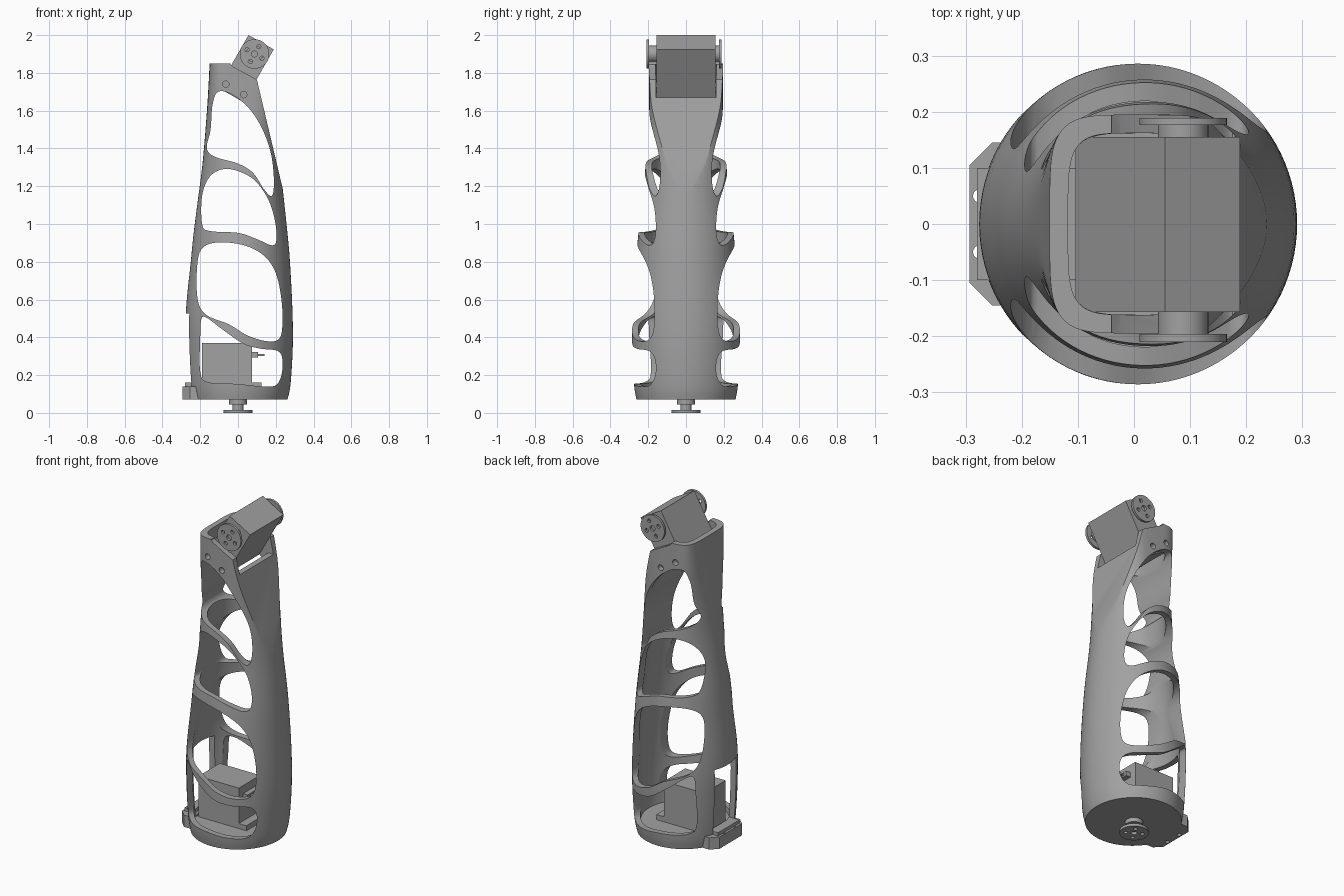
import bpy, bmesh, math
from mathutils import Matrix, Vector

if "Cube" in bpy.data.objects:
    bpy.data.objects.remove(bpy.data.objects["Cube"])

grey = bpy.data.materials.new("machine grey")
grey.diffuse_color = (0.36, 0.36, 0.36, 1)
grey.use_nodes = True
grey.node_tree.nodes["Principled BSDF"].inputs["Base Color"].default_value = grey.diffuse_color


def finish(name, bm):
    bmesh.ops.recalc_face_normals(bm, faces=bm.faces)
    me = bpy.data.meshes.new(name)
    bm.to_mesh(me)
    bm.free()
    ob = bpy.data.objects.new(name, me)
    bpy.context.collection.objects.link(ob)
    me.materials.append(grey)
    return ob


def select(ob):
    bpy.ops.object.select_all(action='DESELECT')
    ob.select_set(True)
    bpy.context.view_layer.objects.active = ob


def smooth(ob, deg=35):
    select(ob)
    bpy.ops.object.shade_smooth_by_angle(angle=math.radians(deg))


def boolean(ob, other, op='DIFFERENCE'):
    select(ob)
    m = ob.modifiers.new("cut", 'BOOLEAN')
    m.operation, m.solver, m.object = op, 'EXACT', other
    bpy.ops.object.modifier_apply(modifier=m.name)
    bpy.data.objects.remove(other)


def box(name, x, y, z):
    bm = bmesh.new()
    c = Vector(((x[0] + x[1]) / 2, (y[0] + y[1]) / 2, (z[0] + z[1]) / 2))
    s = (x[1] - x[0], y[1] - y[0], z[1] - z[0], 1)
    bmesh.ops.create_cube(bm, size=1, matrix=Matrix.Translation(c) @ Matrix.Diagonal(s))
    return finish(name, bm)


def prism(name, pts, a, b, axis):
    """Extrude a closed outline along y (points are x, z) or z (points are x, y)."""
    bm = bmesh.new()
    put = (lambda p, d: (p[0], d, p[1])) if axis == 'y' else (lambda p, d: (p[0], p[1], d))
    lo, hi = ([bm.verts.new(put(p, d)) for p in pts] for d in (a, b))
    n = len(pts)
    bm.faces.new(lo)
    bm.faces.new(hi)
    for i in range(n):
        bm.faces.new((lo[i], lo[(i + 1) % n], hi[(i + 1) % n], hi[i]))
    return finish(name, bm)


def disc(cx, cy, r, n=32):
    return [(cx + r * math.cos(2 * math.pi * i / n), cy + r * math.sin(2 * math.pi * i / n)) for i in range(n)]


def spline(pts, closed, steps):
    """Catmull-Rom interpolation of tuples."""
    n, out = len(pts), []
    get = (lambda i: Vector(pts[i % n])) if closed else (lambda i: Vector(pts[max(0, min(n - 1, i))]))
    for i in range(n if closed else n - 1):
        p0, p1, p2, p3 = (get(i + k) for k in (-1, 0, 1, 2))
        for s in range(steps):
            t = s / steps
            out.append(0.5 * (2 * p1 + (p2 - p0) * t + (2 * p0 - 5 * p1 + 4 * p2 - p3) * t * t
                              + (3 * p1 - p0 - 3 * p2 + p3) * t ** 3))
    return out if closed else out + [Vector(pts[-1])]


# Shell sections: height, left x, right x, half depth, squareness
SECTIONS = [(0.07, -0.252, 0.262, 0.262, 2), (0.15, -0.265, 0.278, 0.275, 2), (0.35, -0.275, 0.29, 0.285, 2),
            (0.55, -0.275, 0.288, 0.283, 2), (0.8, -0.25, 0.275, 0.265, 2), (0.95, -0.235, 0.262, 0.252, 2),
            (1.13, -0.212, 0.243, 0.232, 2), (1.3, -0.19, 0.225, 0.215, 2.2), (1.5, -0.172, 0.205, 0.198, 2.7),
            (1.7, -0.158, 0.19, 0.195, 4), (1.9, -0.148, 0.18, 0.195, 5)]


def loft(name, inset, base, top):
    bm, rings, n = bmesh.new(), [], 96
    for z, x0, x1, ry, e in spline(SECTIONS, False, 4):
        ring = []
        for i in range(n):
            a = 2 * math.pi * i / n
            c, s = math.cos(a), math.sin(a)
            px = math.copysign(abs(c) ** (2 / e), c) * ((x1 - x0) / 2 - inset)
            py = math.copysign(abs(s) ** (2 / e), s) * (ry - inset)
            ring.append(bm.verts.new(((x0 + x1) / 2 + px, py, z)))
        rings.append(ring)
    for lo, hi in zip(rings, rings[1:]):
        for i in range(n):
            bm.faces.new((lo[i], lo[(i + 1) % n], hi[(i + 1) % n], hi[i]))
    bm.faces.new(rings[0])
    bm.faces.new(rings[-1])
    # sloping flat on the upper right, then floor and rim planes
    nrm = Vector((0.465, 0, 0.11)).normalized()
    for co, no in ((Vector((0.10, 0, 1.765)) - nrm * inset, nrm), ((0, 0, top), (0, 0, 1)), ((0, 0, base), (0, 0, -1))):
        bmesh.ops.bisect_plane(bm, geom=bm.verts[:] + bm.edges[:] + bm.faces[:], plane_co=co, plane_no=no, clear_outer=True)
        bmesh.ops.holes_fill(bm, edges=[e for e in bm.edges if e.is_boundary], sides=0)
    return finish(name, bm)


# Hollow shell
shell = loft("shell", 0, 0.05, 1.85)
boolean(shell, loft("cavity", 0.033, 0.13, 1.95))

# Four flowing windows through front and back
WINDOWS = [
    [(-0.2, 0.22), (-0.16, 0.163), (0, 0.153), (0.13, 0.14), (0.205, 0.15), (0.235, 0.23), (0.22, 0.322),
     (0.12, 0.34), (0.03, 0.365), (-0.08, 0.44), (-0.16, 0.5), (-0.193, 0.5), (-0.2, 0.4)],
    [(-0.215, 0.61), (-0.17, 0.52), (-0.05, 0.47), (0.05, 0.41), (0.15, 0.38), (0.215, 0.39), (0.235, 0.46),
     (0.23, 0.6), (0.2, 0.74), (0.14, 0.83), (0.04, 0.885), (-0.09, 0.903), (-0.18, 0.88), (-0.214, 0.8)],
    [(-0.19, 1.0), (-0.15, 0.963), (0, 0.953), (0.1, 0.92), (0.18, 0.887), (0.204, 0.92), (0.195, 1.02),
     (0.16, 1.13), (0.09, 1.23), (0, 1.28), (-0.08, 1.29), (-0.15, 1.25), (-0.19, 1.15)],
    [(-0.165, 1.4), (-0.12, 1.355), (0, 1.32), (0.08, 1.27), (0.14, 1.18), (0.18, 1.15), (0.19, 1.23),
     (0.175, 1.37), (0.13, 1.5), (0.06, 1.61), (-0.03, 1.685), (-0.105, 1.7), (-0.135, 1.63), (-0.145, 1.5)]]
for w in WINDOWS:
    boolean(shell, prism("window_cutter", [tuple(p) for p in spline(w, True, 6)], -0.5, 0.5, 'y'))

# Sloped cheeks, front notch for the motor, service opening at the left, screw holes
boolean(shell, prism("cheek_cutter", [(-0.045, 1.9), (-0.04, 1.845), (-0.025, 1.832), (0.12, 1.754), (0.4, 1.754), (0.4, 1.9)],
                     -0.5, 0.5, 'y'))
boolean(shell, box("notch_cutter", (0.03, 0.4), (-0.158, 0.158), (1.67, 2)))
boolean(shell, box("service_cutter", (-0.4, -0.15), (-0.1, 0.1), (0.16, 0.525)))
for x, z in ((-0.065, 1.74), (0.03, 1.685)):
    boolean(shell, prism("screw_cutter", disc(x, z, 0.017, 20), -0.5, 0.5, 'y'))
smooth(shell, 30)


def horn(name, cx, cy, axis, face, neck, outer):
    """Round servo horn: neck from the face, then a drilled disc."""
    a = prism(name, disc(cx, cy, 0.078, 48), neck, outer, axis)
    bores = [(0, 0, 0.016)] + [(0.045 * math.cos(t), 0.045 * math.sin(t), 0.011)
                               for t in (math.radians(60 + 90 * k) for k in range(4))]
    lo, hi = min(neck, outer) - 0.01, max(neck, outer) + 0.01
    for dx, dy, r in bores:
        boolean(a, prism("bore_cutter", disc(cx + dx, cy + dy, r, 16), lo, hi, axis))
    smooth(a)
    smooth(prism(name + "_neck", disc(cx, cy, 0.045 if axis == 'y' else 0.03), face, neck, axis))


# Tilted upper motor with a horn at each end
motor = box("upper_motor", (-0.077, 0.077), (-0.157, 0.155), (-0.161, 0.161))
motor.matrix_world = Matrix.Translation((0.0425, 0, 1.8225)) @ Matrix.Rotation(math.radians(29.7), 4, 'Y')
horn("front_horn", 0.0875, 1.9, 'y', -0.156, -0.196, -0.21)
horn("back_horn", 0.0875, 1.9, 'y', 0.154, 0.176, 0.189)

# Lower motor with its plate, plug and output horn
box("lower_motor", (-0.19, 0.075), (-0.1, 0.1), (0.125, 0.37))
box("motor_plate", (-0.19, 0.125), (-0.1, 0.1), (0.125, 0.16))
box("plug", (0.07, 0.105), (-0.06, 0.06), (0.293, 0.322))
box("plug_pins", (0.1, 0.14), (-0.04, 0.04), (0.302, 0.312))
horn("output_horn", 0, 0, 'z', 0.05, 0.016, 0)
smooth(prism("output_collar", disc(0, 0, 0.048), 0.045, 0.08, 'z'))

# Chamfered cable block at the lower left
block = prism("cable_block", [(-0.293, -0.105), (-0.253, -0.145), (-0.2, -0.145), (-0.2, 0.145), (-0.253, 0.145), (-0.293, 0.105)],
              0.07, 0.14, 'z')
for s in (-1, 1):
    boolean(block, prism("slot_cutter", disc(-0.275, s * 0.05, 0.012, 16), 0, 0.3, 'z'))
box("block_tongue", (-0.28, -0.225), (-0.1, 0.1), (0.135, 0.16))
